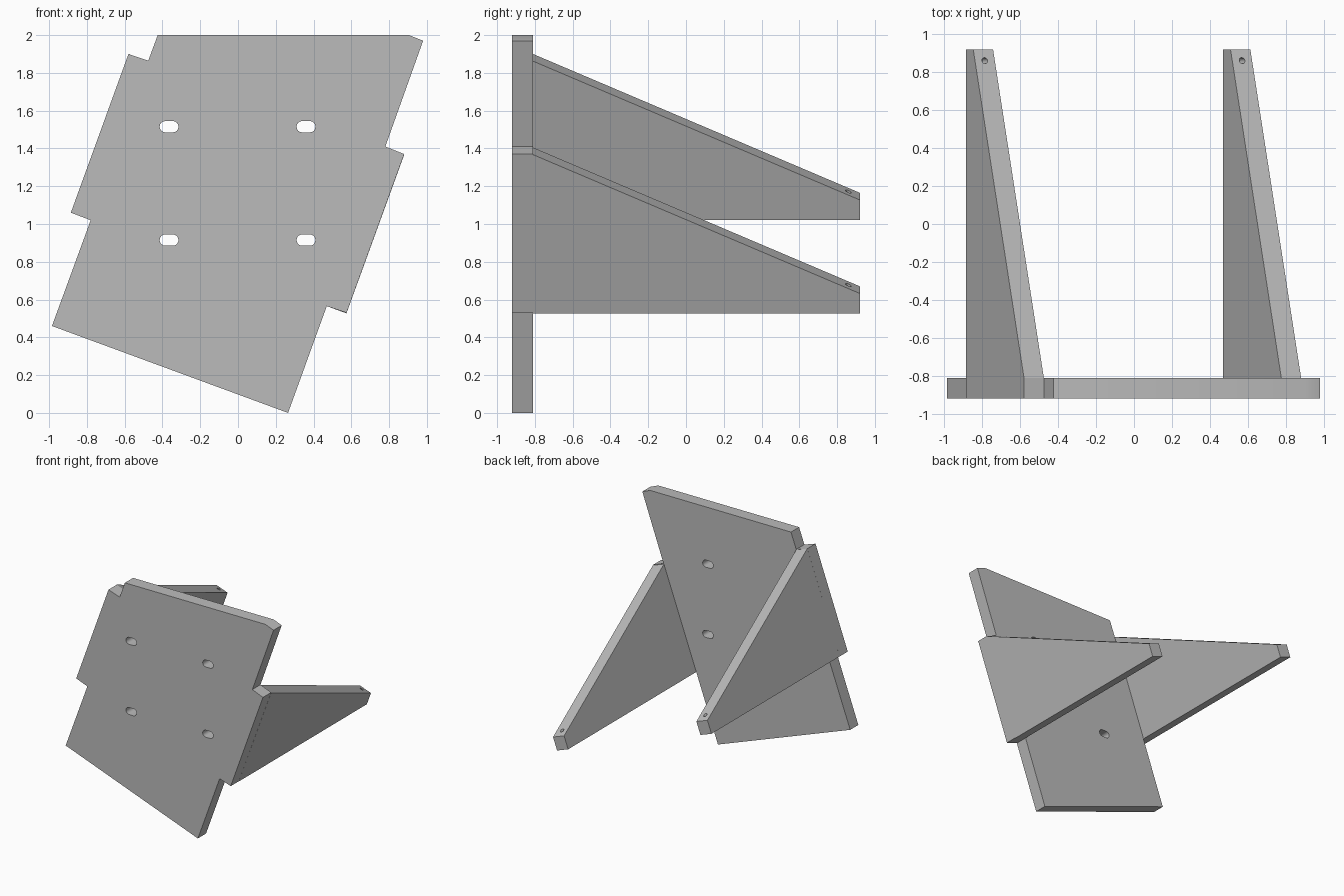
import bpy, bmesh
from math import radians, sin, cos, pi
from mathutils import Vector

cube = bpy.data.objects.get("Cube")
if cube:
    bpy.data.objects.remove(cube)

# One plain grey for the whole bracket
grey = bpy.data.materials.new("plain grey")
grey.use_nodes = True
grey.diffuse_color = (0.5, 0.5, 0.5, 1)
grey.node_tree.nodes["Principled BSDF"].inputs["Base Color"].default_value = (0.5, 0.5, 0.5, 1)

TILT = radians(20)
UP = Vector((sin(TILT), 0, cos(TILT)))         # along the tilted side edges
ACROSS = Vector((cos(TILT), 0, -sin(TILT)))    # across the tilted panel
FRONT, JOINT, BACK = -0.92, -0.81, 0.92


def prism(name, outline, sweep):
    """Solid made by sweeping a closed outline along a vector."""
    bm = bmesh.new()
    face = bm.faces.new([bm.verts.new(p) for p in outline])
    moved = bmesh.ops.extrude_face_region(bm, geom=[face])["geom"]
    bmesh.ops.translate(bm, vec=sweep, verts=[v for v in moved if isinstance(v, bmesh.types.BMVert)])
    bmesh.ops.recalc_face_normals(bm, faces=bm.faces)
    mesh = bpy.data.meshes.new(name)
    bm.to_mesh(mesh)
    bm.free()
    mesh.materials.append(grey)
    obj = bpy.data.objects.new(name, mesh)
    bpy.context.collection.objects.link(obj)
    return obj


def cut(obj, cutter):
    """Subtract the cutter, bake the result and discard the cutter."""
    mod = obj.modifiers.new("cut", "BOOLEAN")
    mod.operation, mod.solver, mod.object = "DIFFERENCE", "EXACT", cutter
    cutter.hide_render = True
    graph = bpy.context.evaluated_depsgraph_get()
    baked = bpy.data.meshes.new_from_object(obj.evaluated_get(graph))
    obj.modifiers.clear()
    obj.data = baked
    bpy.data.objects.remove(cutter)


def stadium(center, a, b, radius, half, steps=8):
    """Round-ended outline in the plane of a and b (a circle when half is 0)."""
    pts = []
    for side in (1, -1):
        for i in range(steps + (half > 0)):
            t = -pi / 2 + pi * i / steps
            pts.append(center + side * (a * (half + radius * cos(t)) + b * radius * sin(t)))
    return pts


# Tilted back panel, with side tabs and a top clipped level
outline = [(-0.425, 2), (0.905, 2), (0.98, 1.97), (0.78, 1.41), (0.88, 1.37),
           (0.575, 0.53), (0.47, 0.565), (0.265, 0), (-0.985, 0.46),
           (-0.78, 1.02), (-0.885, 1.06), (-0.58, 1.9), (-0.475, 1.865)]
panel = prism("back_panel", [(x, FRONT, z) for x, z in outline], Vector((0, JOINT - FRONT, 0)))

# Four level mounting slots
X, Y, Z = Vector((1, 0, 0)), Vector((0, 1, 0)), Vector((0, 0, 1))
for x in (-0.365, 0.36):
    for z in (0.915, 1.515):
        slot = prism("slot_cutter", stadium(Vector((x, -1, z)), X, Z, 0.03, 0.02), Y * 0.3)
        cut(panel, slot)

# Tapered side gussets, each with a small blind hole near the tip
for name, x, z in (("right_gusset", -0.885, 1.06), ("left_gusset", 0.47, 0.565)):
    base = Vector((x, 0, z))
    profile = [base + Y * JOINT, base + Y * BACK,
               base + Y * BACK + UP * 0.112, base + Y * JOINT + UP * 0.894]
    gusset = prism(name, profile, ACROSS * 0.111)
    tip = base + ACROSS * 0.055 + Y * 0.86 + UP * 0.06
    cut(gusset, prism("hole_cutter", stadium(tip, ACROSS, Y, 0.016, 0), UP * 0.2))

for obj in (panel, bpy.data.objects["right_gusset"], bpy.data.objects["left_gusset"]):
    bpy.ops.object.select_all(action="DESELECT")
    obj.select_set(True)
    bpy.context.view_layer.objects.active = obj
    bpy.ops.object.shade_smooth_by_angle(angle=radians(30))
